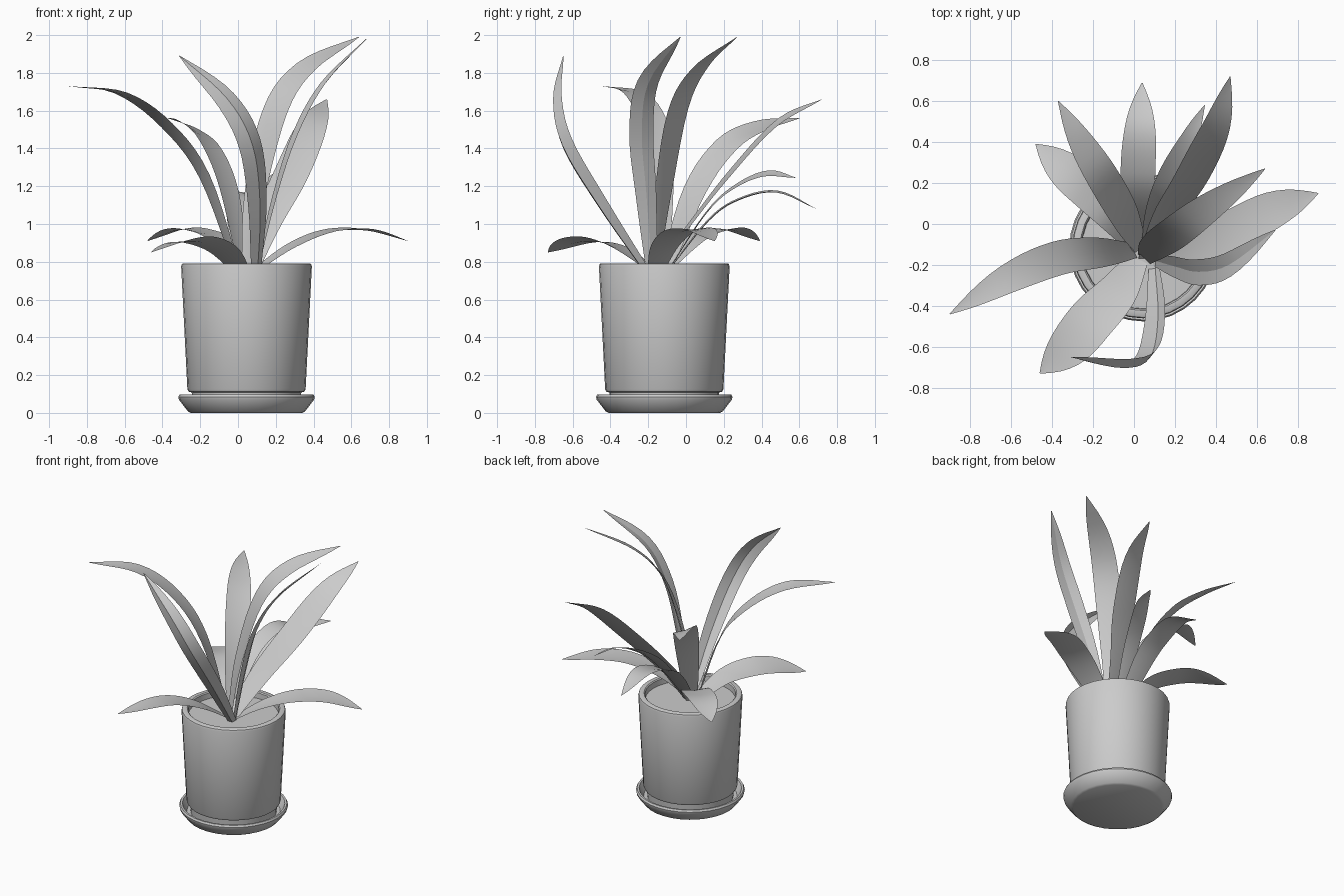
import bpy
import math
from mathutils import Quaternion, Vector

default_cube = bpy.data.objects.get("Cube")
if default_cube:
    bpy.data.objects.remove(default_cube, do_unlink=True)

POT_CENTRE = Vector((0.045, -0.115, 0))
SOIL_HEIGHT = 0.745

grey = bpy.data.materials.new("plain_grey")
grey.use_nodes = True
grey.diffuse_color = (0.6, 0.6, 0.6, 1)
grey.node_tree.nodes["Principled BSDF"].inputs["Base Color"].default_value = grey.diffuse_color


def add_object(name, vertices, faces, sharp_angle):
    """Create a smooth shaded mesh object in the shared material."""
    mesh = bpy.data.meshes.new(name)
    mesh.from_pydata(vertices, [], faces)
    mesh.materials.append(grey)
    mesh.update()
    part = bpy.data.objects.new(name, mesh)
    bpy.context.collection.objects.link(part)
    bpy.ops.object.select_all(action="DESELECT")
    part.select_set(True)
    bpy.context.view_layer.objects.active = part
    bpy.ops.object.shade_smooth_by_angle(angle=math.radians(sharp_angle))
    return part


def lathe(name, profile, sides=32):
    """Turn a (radius, height) profile around the pot axis; both ends are capped."""
    vertices, faces = [], []
    for radius, height in profile:
        for i in range(sides):
            angle = math.tau * i / sides
            vertices.append(POT_CENTRE + Vector((radius * math.cos(angle), radius * math.sin(angle), height)))
    for ring in range(len(profile) - 1):
        for i in range(sides):
            low, high = ring * sides, (ring + 1) * sides
            following = (i + 1) % sides
            faces.append((low + i, low + following, high + following, high + i))
    last = (len(profile) - 1) * sides
    faces.append(tuple(reversed(range(sides))))
    faces.append(tuple(range(last, last + sides)))
    return add_object(name, vertices, faces, 35)


def spline(points, steps):
    """Sample a smooth curve that passes through every point."""
    padded = [2 * points[0] - points[1]] + points + [2 * points[-1] - points[-2]]
    samples = []
    for a, b, c, d in zip(padded, padded[1:], padded[2:], padded[3:]):
        for step in range(steps):
            t = step / steps
            samples.append(0.5 * (2 * b + (c - a) * t + (2 * a - 5 * b + 4 * c - d) * t ** 2
                                  + (3 * b - a - 3 * c + d) * t ** 3))
    return samples + [points[-1]]


def blade_width(t):
    """Narrow at the base, widest past the middle, quickly pointed at the tip."""
    widest = 0.55
    if t < widest:
        return 0.45 + 0.55 * math.sin(math.pi / 2 * t / widest)
    return 1 - ((t - widest) / (1 - widest)) ** 2.7


def leaf(name, width, roll, base, *path, fold=0.05):
    """Sweep a shallow V section along a path; roll lowers the blade's right edge."""
    points = [Vector((*base, SOIL_HEIGHT))] + [Vector(p) for p in path]
    samples = spline(points, 5)
    lengths = [0]
    for previous, current in zip(samples, samples[1:]):
        lengths.append(lengths[-1] + (current - previous).length)

    tangent = (samples[1] - samples[0]).normalized()
    side = (points[1] - points[0]).cross(Vector((0, 0, 1))).normalized()
    side = Quaternion(tangent, math.radians(roll)) @ side
    vertices, faces = [], []
    for i, centre in enumerate(samples):
        ahead = samples[min(i + 1, len(samples) - 1)]
        behind = samples[max(i - 1, 0)]
        new_tangent = (ahead - behind).normalized()
        side = tangent.rotation_difference(new_tangent) @ side
        side = (side - new_tangent * side.dot(new_tangent)).normalized()
        tangent = new_tangent
        half = max(width / 2 * blade_width(lengths[i] / lengths[-1]), 0.002)
        lift = side.cross(tangent) * half * fold
        vertices += [centre - side * half + lift, centre - lift, centre + side * half + lift]
    for i in range(len(samples) - 1):
        for j in range(2):
            k = 3 * i + j
            faces.append((k, k + 1, k + 4, k + 3))
    return add_object(name, vertices, faces, 20)


# Saucer, pot with rounded rim, and soil
lathe("saucer", [(0.295, 0), (0.31, 0.008), (0.358, 0.07), (0.361, 0.085), (0.354, 0.098),
                 (0.34, 0.097), (0.31, 0.04)])
lathe("pot", [(0.285, 0.04), (0.29, 0.108), (0.306, 0.112), (0.313, 0.125), (0.346, 0.775),
              (0.342, 0.788), (0.335, 0.792), (0.308, 0.792), (0.301, 0.785), (0.298, 0.73)])
lathe("soil", [(0.299, 0.72), (0.299, SOIL_HEIGHT)])

# Tall arching leaves
leaf("tall_leaf_right", 0.17, 18, (0.0, -0.13),
     (-0.18, -0.14, 1.25), (-0.38, -0.17, 1.52), (-0.62, -0.27, 1.69), (-0.9, -0.44, 1.73))
leaf("tall_leaf_front", 0.13, 28, (0.1, -0.21),
     (0.11, -0.45, 1.1), (0.07, -0.64, 1.42), (-0.06, -0.69, 1.66), (-0.31, -0.65, 1.89), fold=0.25)
leaf("tall_leaf_centre", 0.17, 0, (0.05, -0.17),
     (0.09, -0.12, 1.15), (0.2, -0.04, 1.6), (0.36, 0.08, 1.83), (0.64, 0.27, 1.99))
leaf("tall_leaf_left", 0.13, 28, (0.1, -0.18),
     (0.2, -0.21, 1.15), (0.31, -0.235, 1.48), (0.46, -0.2, 1.75), (0.69, -0.03, 1.99), fold=0.1)
leaf("tall_leaf_back_left", 0.18, 27, (0.06, -0.17),
     (0.16, 0.04, 1.02), (0.28, 0.23, 1.26), (0.4, 0.48, 1.53), (0.47, 0.72, 1.66))
leaf("tall_leaf_back_right", 0.17, 24, (0.03, -0.11),
     (-0.05, 0.05, 1.18), (-0.15, 0.22, 1.42), (-0.26, 0.4, 1.52), (-0.37, 0.6, 1.56))

# Shorter leaves behind the centre
leaf("mid_leaf_back", 0.17, 0, (0.03, -0.1),
     (0.02, 0.12, 1.02), (0.02, 0.28, 1.13), (0.03, 0.48, 1.17), (0.04, 0.69, 1.08))
leaf("mid_leaf_back_left", 0.12, 15, (0.06, -0.1),
     (0.12, 0.1, 1.05), (0.18, 0.25, 1.19), (0.27, 0.42, 1.265), (0.345, 0.58, 1.245))

# Low leaves that droop over the rim
leaf("low_leaf_front_right", 0.23, 3, (0.02, -0.17),
     (-0.08, -0.33, 0.86), (-0.2, -0.46, 0.91), (-0.31, -0.59, 0.905), (-0.46, -0.73, 0.85))
leaf("low_leaf_back_right", 0.2, 4, (0.03, -0.12),
     (-0.09, 0.04, 0.91), (-0.21, 0.16, 0.965), (-0.33, 0.26, 0.97), (-0.48, 0.39, 0.91))
leaf("low_leaf_left", 0.2, 6, (0.08, -0.16),
     (0.28, -0.11, 0.88), (0.48, -0.03, 0.96), (0.68, 0.07, 0.97), (0.9, 0.15, 0.91))
